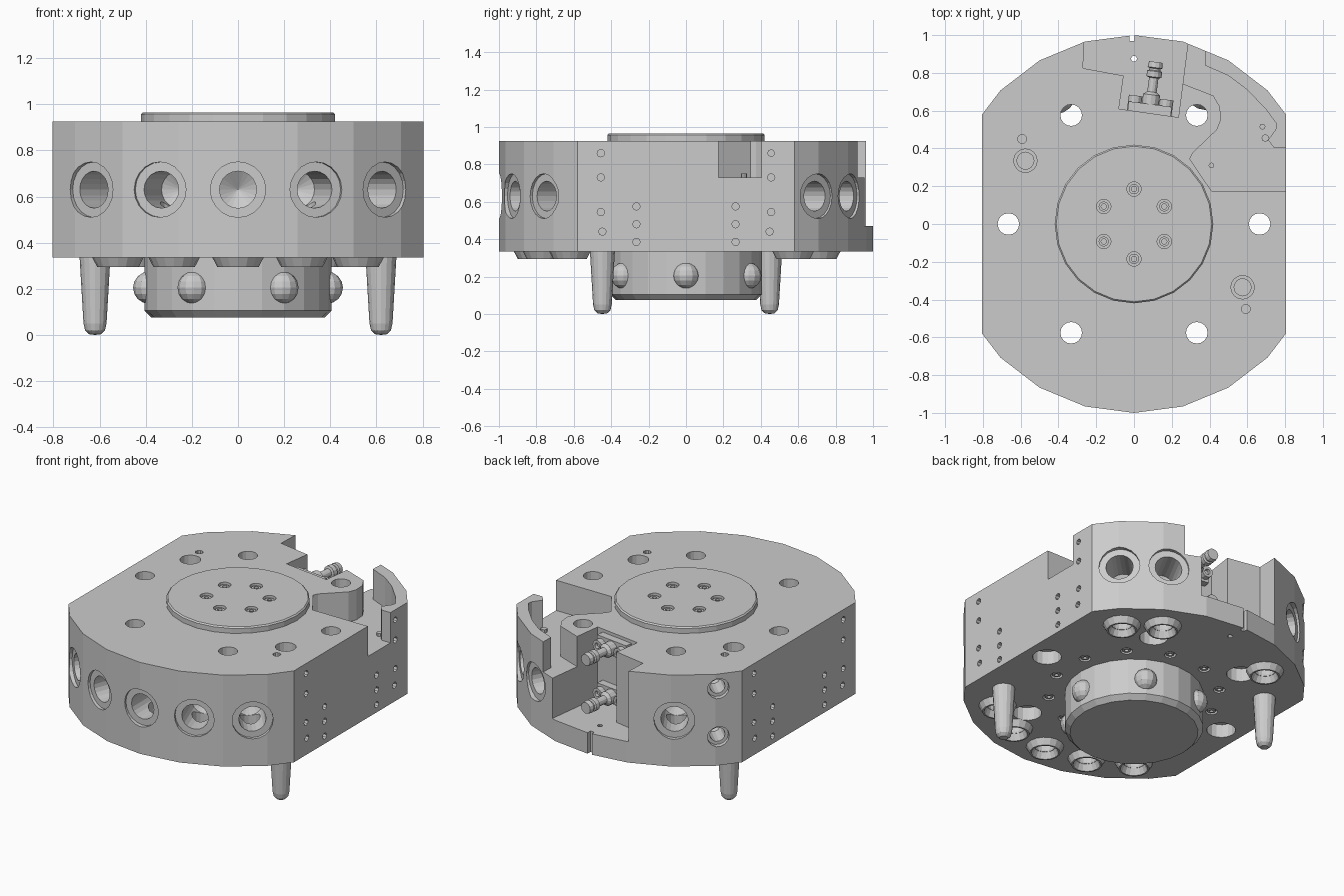
import bpy, bmesh, math
from mathutils import Vector, Matrix

if "Cube" in bpy.data.objects:
    bpy.data.objects.remove(bpy.data.objects["Cube"])

UP = (0, 0, 1)
cutters = []


def finish(name, bm, matrix=Matrix()):
    bmesh.ops.recalc_face_normals(bm, faces=bm.faces)
    bm.transform(matrix)
    me = bpy.data.meshes.new(name)
    bm.to_mesh(me)
    bm.free()
    ob = bpy.data.objects.new(name, me)
    bpy.context.collection.objects.link(ob)
    return ob


def lathe(name, prof, loc=(0, 0, 0), d=UP, n=16, closed=False, turn=0.0):
    """Revolve (radius, height) points about direction d."""
    bm = bmesh.new()
    rings = []
    for r, h in prof:
        if r == 0:
            rings.append([bm.verts.new((0, 0, h))] * n)
        else:
            rings.append([bm.verts.new((r * math.cos(turn + 2 * math.pi * i / n),
                                        r * math.sin(turn + 2 * math.pi * i / n), h)) for i in range(n)])
    pairs = list(zip(rings, rings[1:]))
    if closed:
        pairs.append((rings[-1], rings[0]))
    for a, b in pairs:
        for i in range(n):
            j = (i + 1) % n
            vs = list(dict.fromkeys([a[i], a[j], b[j], b[i]]))
            if len(vs) > 2:
                bm.faces.new(vs)
    rot = Vector(d).to_track_quat('Z', 'Y').to_matrix().to_4x4()
    return finish(name, bm, Matrix.Translation(loc) @ rot)


def prism(name, pts, z0, z1):
    bm = bmesh.new()
    f = bm.faces.new([bm.verts.new((x, y, z0)) for x, y in pts])
    ext = bmesh.ops.extrude_face_region(bm, geom=[f])['geom']
    bmesh.ops.translate(bm, verts=[v for v in ext if isinstance(v, bmesh.types.BMVert)], vec=(0, 0, z1 - z0))
    return finish(name, bm)


def hole(r, h0, h1, loc, d=UP, n=16):
    cutters.append(lathe("cutter", [(0, h0), (r, h0), (r, h1), (0, h1)], loc, d, n))


def cut(ob):
    """Subtract all collected cutters and remove them."""
    for c in cutters:
        c.hide_render = True
        m = ob.modifiers.new("cut", 'BOOLEAN')
        m.operation, m.solver, m.object = 'DIFFERENCE', 'EXACT', c
    dg = bpy.context.evaluated_depsgraph_get()
    me = bpy.data.meshes.new_from_object(ob.evaluated_get(dg))
    ob.modifiers.clear()
    ob.data = me
    for c in cutters:
        bpy.data.objects.remove(c)
    cutters.clear()


def polar(r, deg, z=0.0):
    a = math.radians(deg)
    return Vector((r * math.cos(a), r * math.sin(a), z))


# main body: 24-sided disc with two flats
half = [(0.805, -0.579)] + [(0.805, 0.579)] + [tuple(polar(1, a).xy) for a in range(45, 136, 15)]
outline = half + [(-0.805, 0.579), (-0.805, -0.579)] + [tuple(polar(1, a).xy) for a in range(225, 316, 15)]
body = prism("main_body", outline, 0.335, 0.925)

# rear connector notch, side pocket and rear slot
cutters.append(prism("cutter", [(-0.26, 1.1), (-0.27, 0.825), (-0.055, 0.785), (-0.08, 0.61),
                                (0.235, 0.565), (0.285, 0.955), (0.3, 1.1)], 0.47, 1.1))
cutters.append(prism("cutter", [(0.9, 0.175), (0.41, 0.175), (0.295, 0.345), (0.31, 0.375), (0.44, 0.5),
                                (0.46, 0.55), (0.455, 0.62), (0.42, 0.68), (0.2, 0.765), (0.21, 1.1),
                                (0.385, 1.1), (0.375, 0.84), (0.5, 0.785), (0.6, 0.71), (0.7, 0.605),
                                (0.755, 0.53), (0.75, 0.5), (0.71, 0.445), (0.74, 0.405), (0.9, 0.405)],
                     0.73, 1.1))
cutters.append(prism("cutter", [(-0.025, 0.97), (0.003, 0.97), (0.003, 1.1), (-0.025, 1.1)], 0.2, 0.6))
hole(0.016, 0.3, 0.6, (0, 0.875, 0), n=10)

# mounting holes with counterbores underneath
for i in range(6):
    p = polar(0.665, 60 * i)
    hole(0.057, 0.2, 1.1, p)
    hole(0.085, 0.2, 0.42, p)

# pin access holes on top
for s in (1, -1):
    hole(0.062, 0.86, 1.1, (-0.575 * s, 0.335 * s, 0))
    hole(0.045, 0.80, 1.0, (-0.575 * s, 0.335 * s, 0))
    hole(0.024, 0.80, 1.1, (-0.592 * s, 0.45 * s, 0), n=10)

# air ports around the rim, each joined to a port underneath
ports = [230, 250, 270, 290, 310, 45, 62, 121]
for a in ports:
    cutters.append(lathe("cutter", [(0, 0.70), (0.08, 0.75), (0.08, 0.972), (0.12, 0.972), (0.12, 1.1), (0, 1.1)],
                         (0, 0, 0.63), polar(1, a), 20))
    hole(0.06, 0.2, 0.6, polar(0.81, a))
for z in (0.83, 0.52):
    cutters.append(lathe("cutter", [(0, 0.80), (0.045, 0.83), (0.045, 0.965), (0.065, 0.965), (0.065, 1.1), (0, 1.1)],
                         (0, 0, z), polar(1, 136), 14))

# tapped holes in both side flats
for sx in (1, -1):
    for sy in (1, -1):
        for y, z in [(0.455, 0.86), (0.455, 0.73), (0.455, 0.545), (0.447, 0.44),
                     (0.265, 0.575), (0.265, 0.48), (0.265, 0.385)]:
            if not (sx > 0 and sy > 0 and z > 0.8):
                hole(0.02, 0.76, 0.9, (0, sy * y, z), (sx, 0, 0), 8)
hole(0.018, 0.78, 0.9, (0, 0.455, 0.86), (1, 0, 0), 8)

# recesses for the bottom screw circle
for i in range(12):
    hole(0.035, 0.2, 0.355, polar(0.5, 30 * i + 15), n=12)
cut(body)

# bottom screws
for i in range(12):
    lathe("bottom_screw", [(0.012, 0.36), (0.012, 0.338), (0.024, 0.338), (0.024, 0.36)],
          polar(0.5, 30 * i + 15), n=12, closed=True)

# flared seal collars under each port
for a in ports:
    lathe("port_seal", [(0.112, 0.337), (0.09, 0.295), (0.08, 0.295), (0.058, 0.345), (0.058, 0.37), (0.09, 0.37)],
          polar(0.81, a), n=16, closed=True)

# top cover disc with six recessed screws
cover = lathe("top_cover", [(0, 0.90), (0.42, 0.90), (0.42, 0.957), (0.412, 0.965), (0, 0.965)], n=24)
for i in range(6):
    hole(0.038, 0.935, 1.1, polar(0.185, 60 * i + 30))
cut(cover)
for i in range(6):
    lathe("cover_screw", [(0.014, 0.93), (0.014, 0.955), (0.027, 0.955), (0.027, 0.93)],
          polar(0.185, 60 * i + 30), n=12, closed=True)

# locking boss and its balls
lathe("locking_boss", [(0, 0.075), (0.375, 0.075), (0.405, 0.105), (0.405, 0.345), (0, 0.345)], n=24)
for i in range(6):
    prof = [(0.07 * math.sin(math.pi * k / 8) if 0 < k < 8 else 0, -0.07 * math.cos(math.pi * k / 8))
            for k in range(9)]
    lathe("locking_ball", prof, polar(0.385, 60 * i, 0.205), n=12)

# tapered alignment pins
for s in (1, -1):
    lathe("alignment_pin", [(0, 0), (0.025, 0.003), (0.043, 0.02), (0.05, 0.05), (0.067, 0.34), (0, 0.34)],
          (0.62 * s, -0.447 * s, 0))

# two stacked cable fittings inside the notch
d = Vector((0.13, 0.99, 0)).normalized()
side = Vector((d.y, -d.x, 0))
base = Vector((0.08, 0.585, 0))
for z in (0.855, 0.545):
    o = base + Vector((0, 0, z))
    corners = [o + side * a + d * b for a, b in ((-0.115, 0), (0.115, 0), (0.115, 0.05), (-0.115, 0.05))]
    prism("fitting_flange", [c.xy for c in corners], z - 0.05, z + 0.05)
    lathe("fitting_plug", [(0, 0), (0.045, 0), (0.045, 0.1), (0.025, 0.115), (0.025, 0.19), (0.04, 0.195),
                           (0.04, 0.225), (0.03, 0.23), (0.03, 0.24), (0.04, 0.245), (0.036, 0.275), (0, 0.275)],
          o, d, 12)
    for s in (1, -1):
        lathe("fitting_screw", [(0, 0), (0.036, 0), (0.036, 0.085), (0.018, 0.085), (0.018, 0.065), (0, 0.065)],
              o + side * 0.083 * s, d, 12)

# small screws on the pocket floor
for x, y, r in ((0.68, 0.515, 0.016), (0.695, 0.455, 0.02), (0.41, 0.31, 0.015)):
    lathe("pocket_screw", [(0, 0.71), (r, 0.71), (r, 0.75), (0, 0.75)], (x, y, 0), n=8)
